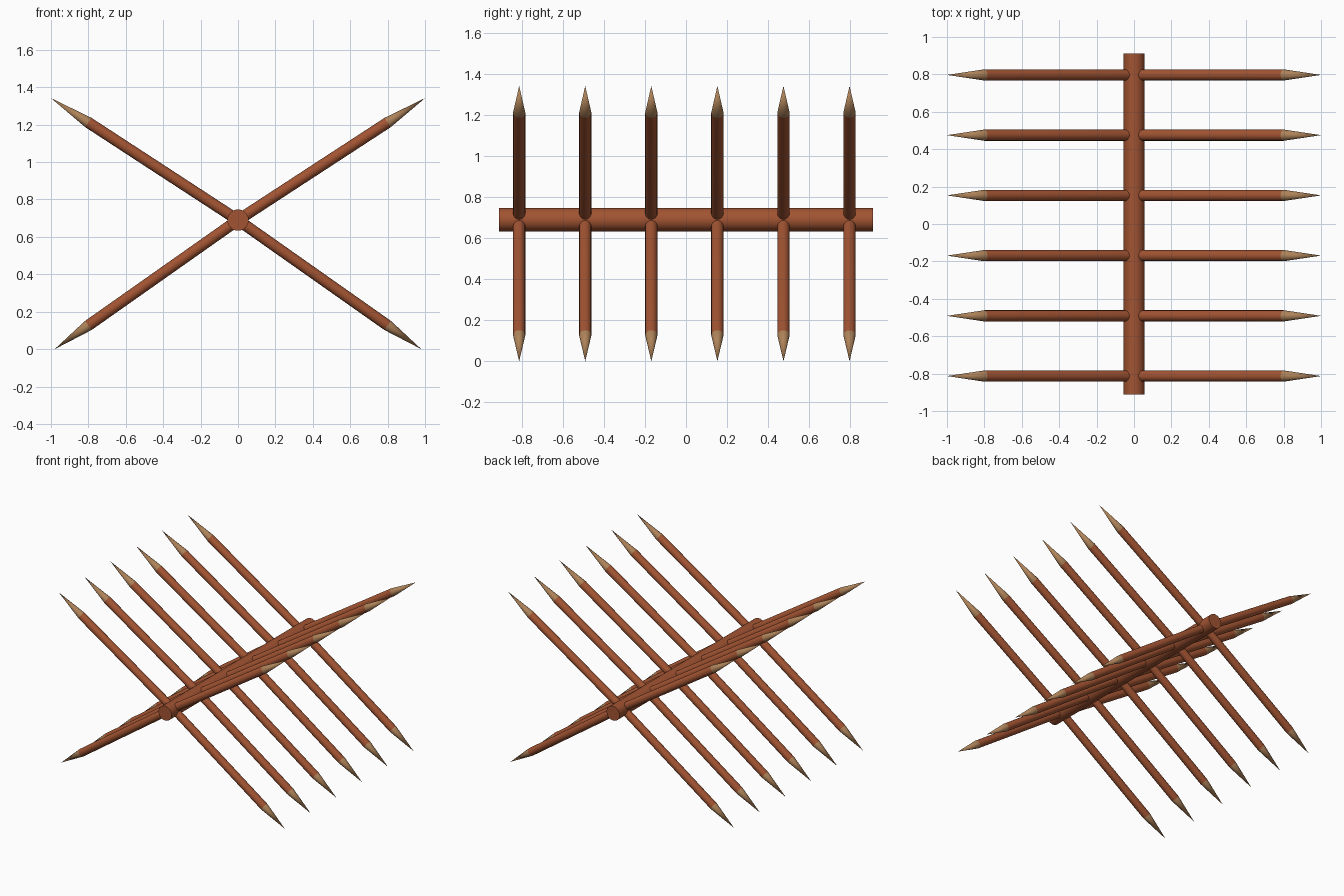
import bpy, bmesh, math
from mathutils import Vector

if "Cube" in bpy.data.objects:
    bpy.data.objects.remove(bpy.data.objects["Cube"])


def material(name, color):
    m = bpy.data.materials.new(name)
    m.diffuse_color = (*color, 1)
    m.use_nodes = True
    m.node_tree.nodes["Principled BSDF"].inputs["Base Color"].default_value = m.diffuse_color
    return m


BARK = material("reddish_brown_wood", (0.36, 0.088, 0.032))
CUT = material("pale_cut_wood", (0.42, 0.225, 0.10))
HUB_Z = 0.69


def lathe(name, start, end, rings, sides, mats, tip_from=None):
    """Round bar from start to end; rings are (distance, radius), radius 0 makes a point."""
    start, axis = Vector(start), Vector(end) - Vector(start)
    rot = axis.to_track_quat('Z', 'Y')
    bm = bmesh.new()
    loops = []
    for d, r in rings:
        angles = [2 * math.pi * i / sides for i in range(sides)] if r else [0]
        loops.append([bm.verts.new(start + rot @ Vector((r * math.cos(a), r * math.sin(a), d)))
                      for a in angles])
    for k in range(len(loops) - 1):
        a, b = loops[k], loops[k + 1]
        for i in range(sides):
            j = (i + 1) % sides
            f = bm.faces.new((a[i], a[j], b[0]) if len(b) == 1 else (a[i], a[j], b[j], b[i]))
            f.material_index = 1 if tip_from is not None and k >= tip_from else 0
    bm.faces.new(list(reversed(loops[0])))
    if len(loops[-1]) > 1:
        bm.faces.new(loops[-1])
    bm.normal_update()
    me = bpy.data.meshes.new(name)
    bm.to_mesh(me)
    bm.free()
    for m in mats:
        me.materials.append(m)
    ob = bpy.data.objects.new(name, me)
    bpy.context.collection.objects.link(ob)
    bpy.ops.object.select_all(action='DESELECT')
    bpy.context.view_layer.objects.active = ob
    ob.select_set(True)
    bpy.ops.object.shade_smooth_by_angle(angle=math.radians(30))
    return ob


# Long log along the middle
lathe("central_log", (0, -0.912, HUB_Z), (0, 0.912, HUB_Z),
      [(0, 0.057), (1.824, 0.057)], 24, [BARK])

# Six crossed sets of sharpened stakes
for n in range(6):
    y = -0.813 + 0.322 * n
    for side in (-1, 1):
        for part, x, z in (("upper_stake", 1.0, 1.342), ("lower_stake", 0.98, 0.0)):
            hub, tip = Vector((0, y, HUB_Z)), Vector((side * x, y, z))
            length = (tip - hub).length
            shoulder = length * 0.8 / x
            lathe(part, hub, tip,
                  [(0, 0.03), (shoulder, 0.03), (length, 0)], 16, [BARK, CUT], tip_from=1)
